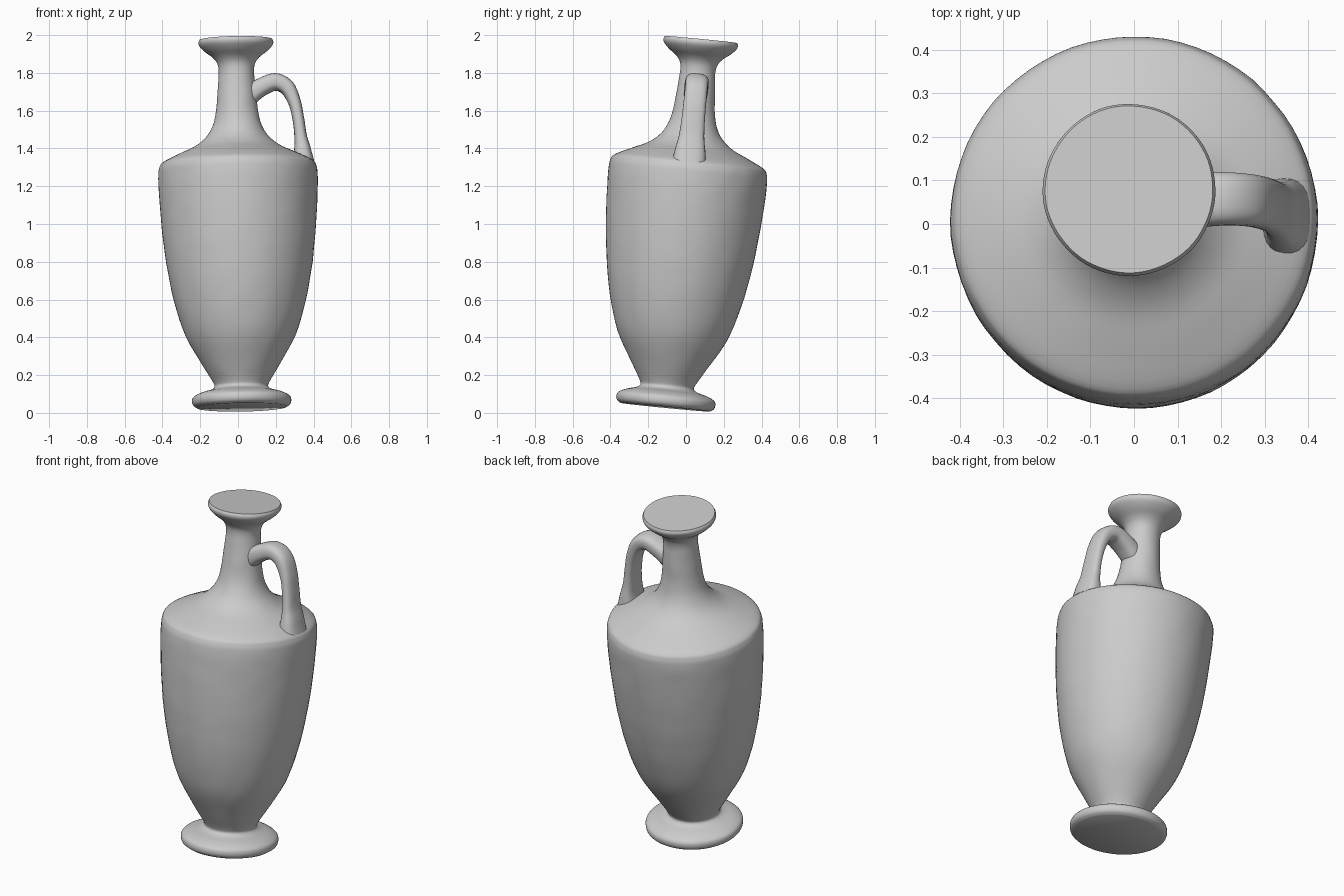
import bpy, bmesh, math
from mathutils import Vector, Matrix, noise

if "Cube" in bpy.data.objects:
    bpy.data.objects.remove(bpy.data.objects["Cube"])

# The whole jug leans slightly towards +y
LEAN = (Matrix.Translation((0.02, -0.11, 0.03))
        @ Matrix.Rotation(-0.097, 4, 'X') @ Matrix.Rotation(-0.016, 4, 'Y'))


def smooth_curve(points, steps):
    """Catmull-Rom samples through the points."""
    pts = [Vector(p) for p in points]
    pts = [2 * pts[0] - pts[1]] + pts + [2 * pts[-1] - pts[-2]]
    out = []
    for a, b, c, d in zip(pts, pts[1:], pts[2:], pts[3:]):
        for i in range(steps):
            t = i / steps
            out.append(0.5 * (2 * b + (c - a) * t + (2 * a - 5 * b + 4 * c - d) * t * t
                              + (3 * b - a - 3 * c + d) * t ** 3))
    return out + [pts[-2]]


def skin(name, rings, angle):
    """Bridge closed rings, cap both ends, add faint hand-made unevenness."""
    bm = bmesh.new()
    loops = [[bm.verts.new(co) for co in ring] for ring in rings]
    n = len(loops[0])
    for lo, hi in zip(loops, loops[1:]):
        for i in range(n):
            j = (i + 1) % n
            bm.faces.new((lo[i], lo[j], hi[j], hi[i]))
    bm.faces.new(loops[0][::-1])
    bm.faces.new(loops[-1])
    bmesh.ops.recalc_face_normals(bm, faces=bm.faces)
    for v in bm.verts:
        side = Vector((v.co.x, v.co.y, 0)).normalized()
        v.co += side * 0.002 * noise.noise(v.co * 11)
    bm.transform(LEAN)
    mesh = bpy.data.meshes.new(name)
    bm.to_mesh(mesh)
    bm.free()
    obj = bpy.data.objects.new(name, mesh)
    bpy.context.collection.objects.link(obj)
    bpy.ops.object.select_all(action='DESELECT')
    bpy.context.view_layer.objects.active = obj
    obj.select_set(True)
    bpy.ops.object.shade_smooth_by_angle(angle=math.radians(angle))
    return obj


# Vessel: foot, body, shoulder, neck and flared mouth as one turned profile (radius, height)
profile = [(0.238, 0.0), (0.257, 0.014), (0.263, 0.036), (0.254, 0.058), (0.215, 0.078),
           (0.165, 0.092), (0.143, 0.108), (0.150, 0.135), (0.200, 0.22), (0.291, 0.38),
           (0.350, 0.57), (0.387, 0.77), (0.409, 0.97), (0.420, 1.15), (0.421, 1.24),
           (0.415, 1.28), (0.395, 1.308), (0.310, 1.350), (0.225, 1.390), (0.165, 1.44),
           (0.130, 1.50), (0.112, 1.57), (0.104, 1.65), (0.096, 1.74), (0.093, 1.79),
           (0.101, 1.83), (0.125, 1.862), (0.165, 1.893), (0.191, 1.92), (0.198, 1.94),
           (0.192, 1.956)]
SIDES = 72
rings = [[(r * math.cos(2 * math.pi * k / SIDES), r * math.sin(2 * math.pi * k / SIDES), h)
          for k in range(SIDES)]
         for r, h in smooth_curve(profile, 4)]
skin("vessel", rings, 40)

# Strap handle: (x, height, half thickness, half width) along its path
path = [(0.06, 1.655, 0.055, 0.062), (0.13, 1.700, 0.048, 0.064), (0.205, 1.727, 0.046, 0.062),
        (0.268, 1.695, 0.041, 0.060), (0.306, 1.615, 0.034, 0.060), (0.325, 1.52, 0.031, 0.062),
        (0.335, 1.43, 0.034, 0.068), (0.343, 1.365, 0.046, 0.080), (0.345, 1.30, 0.060, 0.090)]
samples = smooth_curve(path, 5)
N = 24
rings = []
for i, s in enumerate(samples):
    a, b = samples[max(i - 1, 0)], samples[min(i + 1, len(samples) - 1)]
    tangent = Vector((b[0] - a[0], 0, b[1] - a[1])).normalized()
    across = Vector((-tangent.z, 0, tangent.x))
    ring = []
    for k in range(N):
        c, d = math.cos(2 * math.pi * k / N), math.sin(2 * math.pi * k / N)
        # rounded-box section
        u = math.copysign(abs(c) ** 0.75, c) * s[2]
        w = math.copysign(abs(d) ** 0.75, d) * s[3]
        ring.append(Vector((s[0], w, s[1])) + across * u)
    rings.append(ring)
skin("handle", rings, 60)
